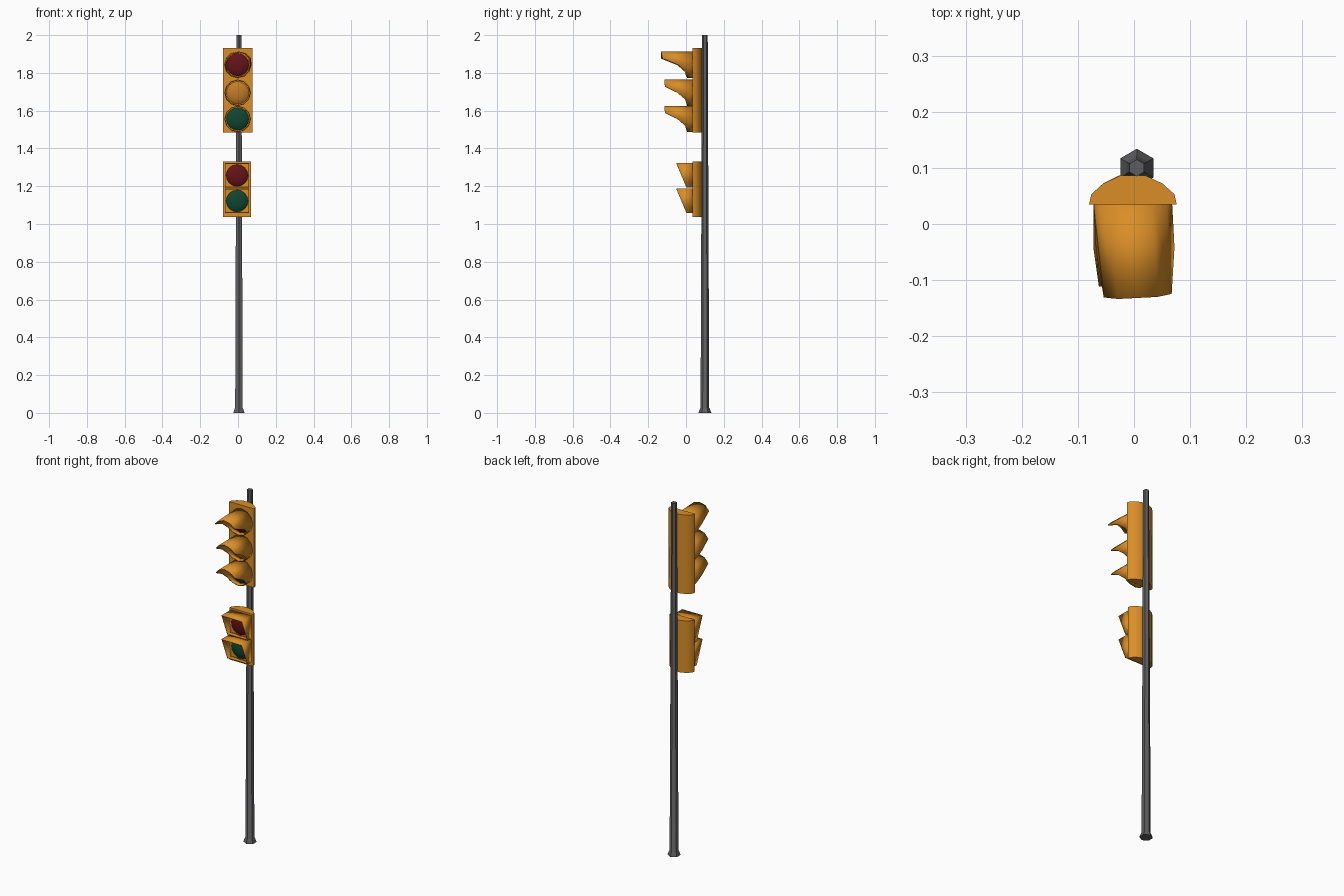
import bpy, bmesh
from math import sin, cos, pi, radians
from mathutils import Matrix, Vector

if "Cube" in bpy.data.objects:
    bpy.data.objects.remove(bpy.data.objects["Cube"])


def material(name, rgb):
    m = bpy.data.materials.new(name)
    m.diffuse_color = (*rgb, 1)
    m.use_nodes = True
    m.node_tree.nodes["Principled BSDF"].inputs["Base Color"].default_value = m.diffuse_color
    return m


ORANGE = material("orange_paint", (0.70, 0.27, 0.02))
POLE = material("dark_metal", (0.11, 0.11, 0.115))
RED = material("red_glass", (0.13, 0.006, 0.01))
AMBER = material("amber_glass", (0.55, 0.2, 0.02))
GREEN = material("green_glass", (0.005, 0.06, 0.03))


def loft(name, rings, mat, caps=True, angle=40, wall=0):
    """Skin a list of closed rings, optionally capped or given a wall thickness."""
    bm = bmesh.new()
    loops = [[bm.verts.new(p) for p in r] for r in rings]
    n = len(loops[0])
    for a, b in zip(loops, loops[1:]):
        for i in range(n):
            bm.faces.new((a[i], a[(i + 1) % n], b[(i + 1) % n], b[i]))
    if caps:
        bm.faces.new(loops[0])
        bm.faces.new(loops[-1])
    bmesh.ops.recalc_face_normals(bm, faces=bm.faces)
    me = bpy.data.meshes.new(name)
    bm.to_mesh(me)
    bm.free()
    me.materials.append(mat)
    ob = bpy.data.objects.new(name, me)
    bpy.context.collection.objects.link(ob)
    bpy.ops.object.select_all(action='DESELECT')
    bpy.context.view_layer.objects.active = ob
    ob.select_set(True)
    if wall:
        s = ob.modifiers.new("wall", 'SOLIDIFY')
        s.thickness = wall
        s.offset = -1
    bpy.ops.object.shade_smooth_by_angle(angle=radians(angle))
    return ob


# Hexagonal tapered pole with a flared foot
def hexagon(z, r):
    return [(0.005 + r * sin(i * pi / 3), 0.1 + r * cos(i * pi / 3), z) for i in range(6)]


loft("pole", [hexagon(*p) for p in ((0, .034), (.022, .026), (.026, .023), (2, .015))], POLE)


# Housings: flat front, rounded back
def housing(name, x, half, z0, z1):
    side = [(1, .035), (.95, .053), (.68, .072), (.3, .086)]
    prof = side + [(-a, y) for a, y in reversed(side)]
    loft(name, [[(x + a * half, y, z) for a, y in prof] for z in (z0, z1)], ORANGE)


housing("upper_housing", -.002, .078, 1.485, 1.933)
housing("lower_housing", -.005, .074, 1.037, 1.332)


# Shallow domed lens
def lens(name, x, z, mat, r=.06):
    steps = ((1, .036), (1, .028), (.85, .021), (.5, .015), (.2, .013))
    loft(name, [[(x + r * k * sin(i * pi / 8), y, z + r * k * cos(i * pi / 8))
                 for i in range(16)] for k, y in steps], mat)


# Round visor: tube whose lower front is cut away
def round_visor(name, x, z, front, yaw=0):
    r, n = .07, 12
    cut = [front, front, front + .004, -.045, -.005, .003, .006]
    back, rim = [], []
    turn = Matrix.Rotation(radians(yaw), 3, 'Z')
    for i in range(n):
        a = 2 * pi * i / n
        px, pz = r * sin(a), r * cos(a)
        back.append((x + px, .036, z + pz))
        rim.append(Vector((x, .036, z)) + turn @ Vector((px, cut[min(i, n - i)] - .036, pz)))
    loft(name, [back, rim], ORANGE, caps=False, wall=.005)


for label, z, front, yaw, mat in (("top", 1.843, -.132, 3, RED),
                                  ("middle", 1.695, -.115, 0, AMBER),
                                  ("bottom", 1.556, -.115, 0, GREEN)):
    round_visor(label + "_round_visor", -.002, z, front, yaw)
    lens(label + "_lens", -.002, z, mat)


# Square visor: box frame with a slanted open front
def square_visor(name, x, z0, z1):
    corners = ((-1, z0, .002), (1, z0, .002), (1, z1, -.05), (-1, z1, -.05))
    loft(name, [[(x + s * .064, .036, z) for s, z, y in corners],
                [(x + s * .064, y, z) for s, z, y in corners]], ORANGE, caps=False, wall=.005)


for label, z, mat in (("stop", 1.257, RED), ("walk", 1.122, GREEN)):
    square_visor(label + "_square_visor", -.005, z - .063, z + .065)
    lens(label + "_lens", -.005, z, mat, .058)
